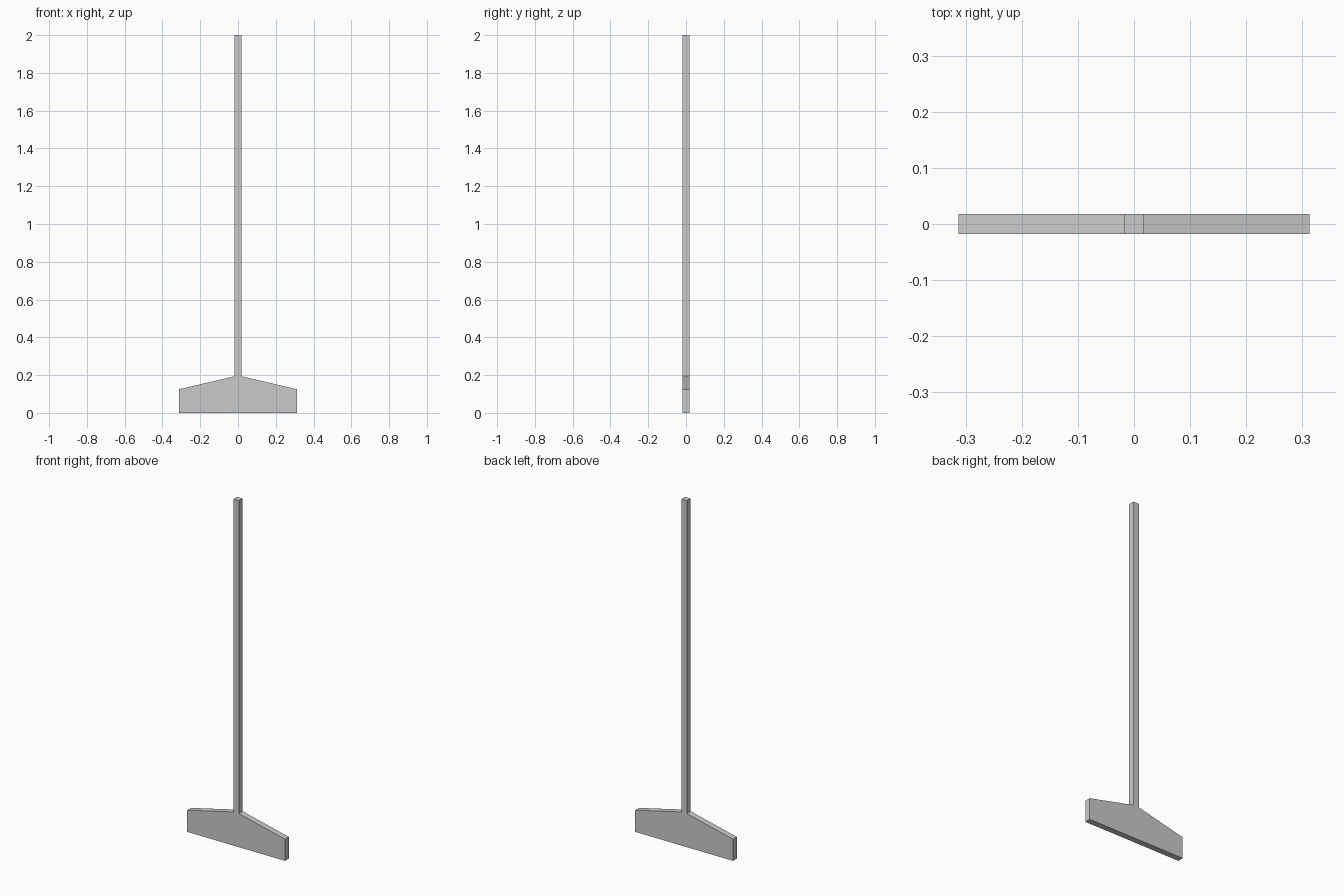
import bpy, bmesh

if "Cube" in bpy.data.objects:
    bpy.data.objects.remove(bpy.data.objects["Cube"])

HALF_T = 0.0174   # half thickness of the whole piece and half width of the pole

# Right half of the outline (x, z), mirrored for the left half
right = [(0.313, 0.0), (0.313, 0.125), (HALF_T, 0.194), (HALF_T, 2.0)]
outline = right + [(-x, z) for x, z in reversed(right)]

# Flared foot and square pole, extruded in one piece from the outline
bm = bmesh.new()
face = bm.faces.new([bm.verts.new((x, -HALF_T, z)) for x, z in outline])
result = bmesh.ops.extrude_face_region(bm, geom=[face])
moved = [v for v in result["geom"] if isinstance(v, bmesh.types.BMVert)]
bmesh.ops.translate(bm, verts=moved, vec=(0, 2 * HALF_T, 0))
bmesh.ops.recalc_face_normals(bm, faces=bm.faces)

mesh = bpy.data.meshes.new("pole_with_flared_foot")
bm.to_mesh(mesh)
bm.free()
bpy.context.collection.objects.link(bpy.data.objects.new("pole_with_flared_foot", mesh))
